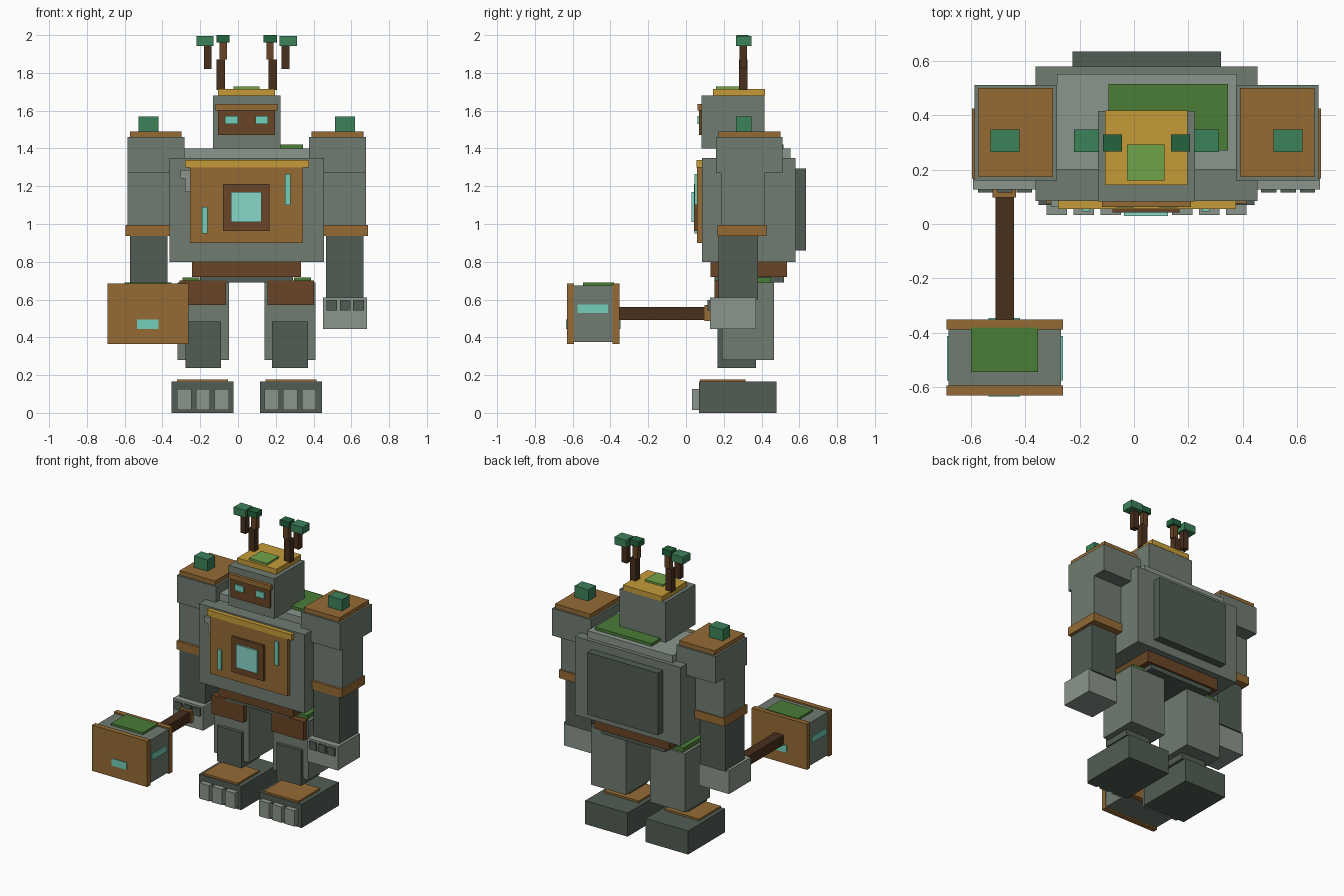
import bpy

CX = 0.046  # symmetry plane of the body
COLORS = {
    "stone": "6F7B70", "light": "8A958B", "dark": "525D54",
    "copper": "946A38", "brown": "68472A", "bark": "4A3322",
    "gold": "C49A3A", "moss": "4C7C3A", "fresh": "6FA24C",
    "leaf": "3F815A", "pine": "27633F", "glow": "72CDB8", "core": "86D6C8",
}
MATS = {}


def material(key):
    if key not in MATS:
        rgb = [int(COLORS[key][i:i + 2], 16) / 255 for i in (0, 2, 4)]
        MATS[key] = bpy.data.materials.new(key)
        MATS[key].diffuse_color = [c ** 2.2 for c in rgb] + [1]
    return MATS[key]


def box(name, color, x0, x1, y0, y1, z0, z1):
    """Box given by its extents on each axis."""
    bpy.ops.mesh.primitive_cube_add(size=1, location=((x0 + x1) / 2, (y0 + y1) / 2, (z0 + z1) / 2))
    ob = bpy.context.object
    ob.name = name
    ob.scale = (x1 - x0, y1 - y0, z1 - z0)
    bpy.ops.object.transform_apply(location=False, rotation=False, scale=True)
    ob.data.materials.append(material(color))
    return ob


def pair(name, color, a, b, *yz):
    """Two boxes, from a to b outwards from the symmetry plane."""
    box("right_" + name, color, CX + a, CX + b, *yz)
    box("left_" + name, color, CX - b, CX - a, *yz)


# Torso
box("torso", "stone", -0.363, 0.455, 0.085, 0.58, 0.80, 1.35)
box("collar", "light", -0.283, 0.378, 0.20, 0.552, 1.35, 1.40)
box("back_plate", "dark", -0.227, 0.32, 0.575, 0.635, 0.86, 1.295)
box("collar_moss", "moss", -0.093, 0.345, 0.27, 0.515, 1.40, 1.42)
box("chest_plate", "copper", -0.255, 0.345, 0.057, 0.09, 0.90, 1.30)
box("chest_trim", "gold", -0.28, 0.375, 0.055, 0.09, 1.30, 1.34)
box("core_frame", "brown", -0.08, 0.168, 0.043, 0.07, 0.963, 1.212)
box("core", "core", -0.037, 0.125, 0.03, 0.06, 1.01, 1.17)
box("left_chest_rune", "glow", -0.19, -0.162, 0.046, 0.065, 0.95, 1.09)
box("right_chest_rune", "glow", 0.25, 0.278, 0.046, 0.065, 1.10, 1.265)
box("upper_chip", "light", -0.305, -0.255, 0.065, 0.09, 1.24, 1.285)
box("lower_chip", "light", -0.28, -0.255, 0.07, 0.09, 1.17, 1.24)
box("waist", "brown", -0.243, 0.333, 0.13, 0.535, 0.72, 0.80)
box("hip", "dark", -0.20, 0.292, 0.15, 0.52, 0.69, 0.72)

# Head
box("head", "stone", -0.132, 0.224, 0.083, 0.415, 1.40, 1.68)
box("crown", "gold", -0.106, 0.197, 0.143, 0.417, 1.68, 1.716)
box("crown_moss", "fresh", -0.025, 0.113, 0.16, 0.292, 1.716, 1.729)
box("face", "brown", -0.106, 0.197, 0.07, 0.09, 1.47, 1.60)
box("brow", "copper", -0.118, 0.21, 0.062, 0.09, 1.60, 1.634)
pair("eye", "glow", 0.046, 0.114, 0.06, 0.08, 1.53, 1.572)

# Antlers
pair("antler_base", "bark", 0.115, 0.16, 0.28, 0.325, 1.71, 1.87)
pair("antler_tip", "brown", 0.105, 0.143, 0.284, 0.32, 1.87, 1.965)
pair("antler_inner_leaf", "pine", 0.09, 0.16, 0.267, 0.33, 1.96, 2.0)
pair("antler_branch", "bark", 0.185, 0.226, 0.283, 0.323, 1.82, 1.945)
pair("antler_outer_leaf", "leaf", 0.175, 0.266, 0.265, 0.347, 1.943, 1.994)

# Arms
pair("shoulder", "stone", 0.33, 0.632, 0.16, 0.512, 1.27, 1.46)
pair("shoulder_cap", "copper", 0.344, 0.618, 0.172, 0.50, 1.46, 1.491)
pair("shoulder_leaf", "leaf", 0.467, 0.574, 0.265, 0.347, 1.491, 1.57)
pair("upper_arm", "stone", 0.40, 0.632, 0.185, 0.415, 0.96, 1.27)
pair("arm_band", "copper", 0.408, 0.641, 0.168, 0.425, 0.937, 0.995)
pair("forearm", "dark", 0.42, 0.619, 0.172, 0.38, 0.60, 0.94)
pair("hand", "light", 0.404, 0.638, 0.127, 0.37, 0.445, 0.61)
for i in range(3):
    a = 0.422 + i * 0.071
    pair(f"knuckle_{i + 1}", "dark", a, a + 0.056, 0.115, 0.14, 0.542, 0.597)

# Legs and feet
pair("thigh", "stone", 0.093, 0.365, 0.19, 0.465, 0.28, 0.69)
pair("hip_moss", "moss", 0.25, 0.341, 0.21, 0.45, 0.69, 0.718)
pair("hip_guard", "brown", 0.11, 0.357, 0.15, 0.20, 0.57, 0.70)
pair("shin", "dark", 0.135, 0.325, 0.167, 0.37, 0.238, 0.485)
pair("foot", "dark", 0.07, 0.398, 0.07, 0.48, 0.0, 0.165)
pair("foot_plate", "copper", 0.10, 0.369, 0.075, 0.315, 0.165, 0.178)
for i in range(3):
    a = 0.094 + i * 0.099
    pair(f"toe_{i + 1}", "light", a, a + 0.076, 0.033, 0.075, 0.016, 0.126)

# Hammer
box("hammer_grip_ring", "copper", -0.52, -0.434, 0.098, 0.13, 0.487, 0.57)
box("hammer_handle", "bark", -0.51, -0.441, -0.355, 0.11, 0.493, 0.561)
box("hammer_head", "stone", -0.682, -0.268, -0.60, -0.385, 0.375, 0.675)
for name, y in (("front", -0.63), ("rear", -0.388)):
    box(f"hammer_{name}_plate", "copper", -0.69, -0.262, y, y + 0.036, 0.365, 0.685)
for name, y in (("front", -0.635), ("rear", -0.36)):
    box(f"hammer_{name}_rune", "glow", -0.535, -0.42, y, y + 0.014, 0.445, 0.495)
for name, x in (("outer", -0.688), ("inner", -0.276)):
    box(f"hammer_{name}_rune", "glow", x, x + 0.014, -0.575, -0.412, 0.53, 0.573)
box("hammer_moss", "moss", -0.60, -0.353, -0.545, -0.38, 0.675, 0.69)
